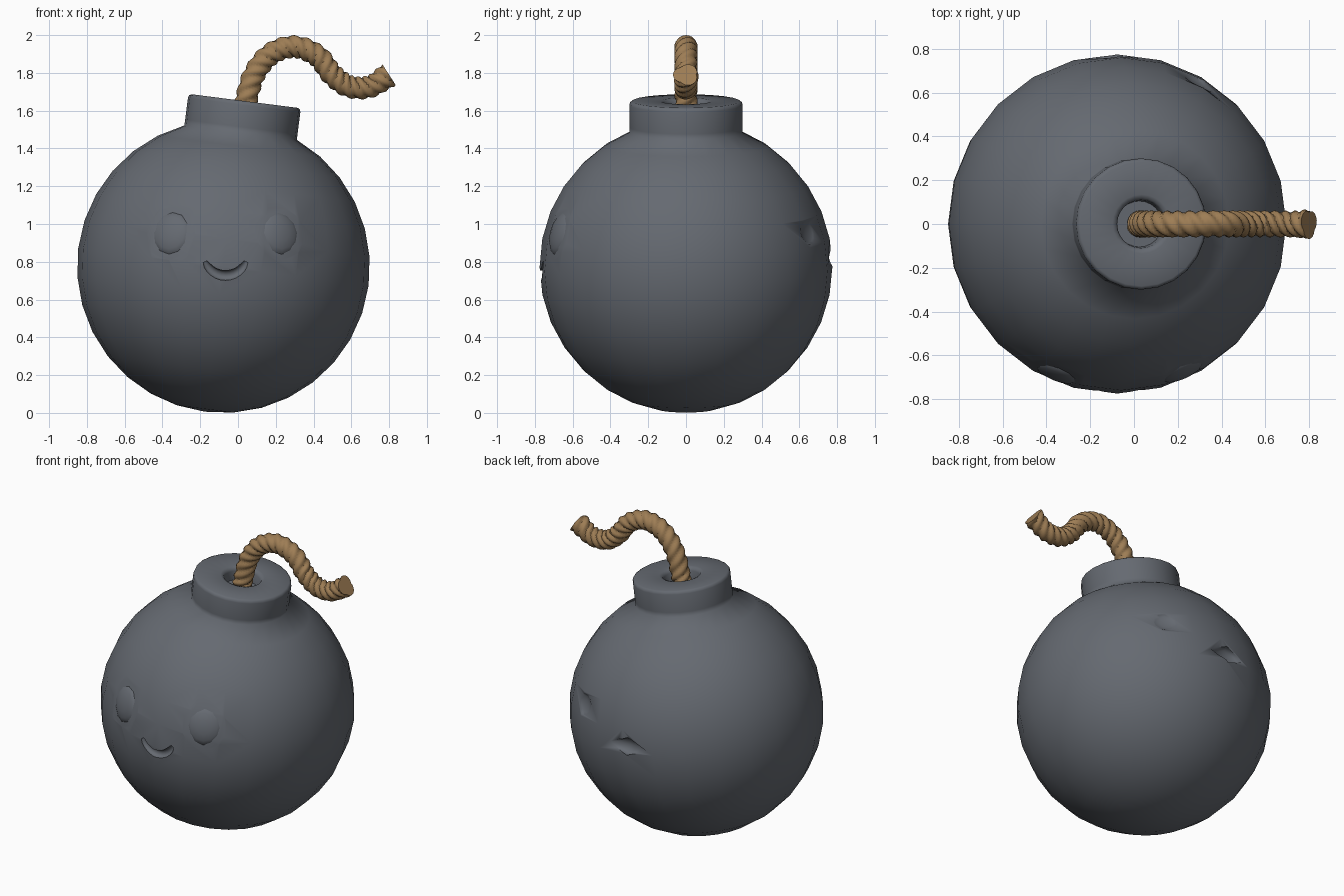
import bpy, bmesh, math
from mathutils import Vector, Matrix

if "Cube" in bpy.data.objects:
    bpy.data.objects.remove(bpy.data.objects["Cube"], do_unlink=True)

CENTER = Vector((-0.077, 0, 0.775))
R = 0.775
TILT = math.radians(7.3)


def material(name, rgb):
    m = bpy.data.materials.new(name)
    m.use_nodes = True
    m.diffuse_color = (*rgb, 1)
    m.node_tree.nodes["Principled BSDF"].inputs["Base Color"].default_value = (*rgb, 1)
    return m


iron = material("iron_grey", (0.13, 0.143, 0.165))
hemp = material("hemp_brown", (0.34, 0.205, 0.09))


def finish(bm, name, mat):
    bmesh.ops.recalc_face_normals(bm, faces=bm.faces)
    mesh = bpy.data.meshes.new(name)
    bm.to_mesh(mesh)
    bm.free()
    mesh.materials.append(mat)
    ob = bpy.data.objects.new(name, mesh)
    bpy.context.collection.objects.link(ob)
    return ob


def select(ob):
    bpy.ops.object.select_all(action='DESELECT')
    ob.select_set(True)
    bpy.context.view_layer.objects.active = ob


def smooth(ob, degrees):
    select(ob)
    bpy.ops.object.shade_smooth_by_angle(angle=math.radians(degrees))


def lathe(name, profile, sides, mat):
    bm = bmesh.new()
    verts = [bm.verts.new((r, 0, z)) for r, z in profile]
    edges = [bm.edges.new(pair) for pair in zip(verts, verts[1:])]
    bmesh.ops.spin(bm, geom=verts + edges, cent=(0, 0, 0), axis=(0, 0, 1),
                   angle=math.tau, steps=sides)
    bmesh.ops.remove_doubles(bm, verts=bm.verts, dist=0.0005)
    return finish(bm, name, mat)


def sweep(name, path, radius, sides, mat):
    """Tube along a path lying close to the xz plane; radius(t, angle)."""
    bm = bmesh.new()
    rings = []
    last = len(path) - 1
    side = Vector((0, 1, 0))
    for i, p in enumerate(path):
        tangent = (path[min(i + 1, last)] - path[max(i - 1, 0)]).normalized()
        up = side.cross(tangent).normalized()
        ring = []
        for k in range(sides):
            a = math.tau * k / sides
            ring.append(bm.verts.new(
                p + radius(i / last, a) * (math.cos(a) * side + math.sin(a) * up)))
        rings.append(ring)
    for a, b in zip(rings, rings[1:]):
        for k in range(sides):
            n = (k + 1) % sides
            bm.faces.new((a[k], a[n], b[n], b[k]))
    bm.faces.new(rings[0])
    bm.faces.new(rings[-1])
    return finish(bm, name, mat)


def ellipsoid(name, position, size, sides, rings, mat):
    """Flattened ball whose local z points away from the body centre."""
    bm = bmesh.new()
    bmesh.ops.create_uvsphere(bm, u_segments=sides, v_segments=rings, radius=1)
    out = (position - CENTER).normalized()
    right = Vector((0, 0, 1)).cross(out).normalized()
    basis = Matrix((right, out.cross(right), out)).transposed()
    bm.transform(Matrix.Translation(position) @ basis.to_4x4() @ Matrix.Diagonal((*size, 1)))
    return finish(bm, name, mat)


def on_body(x, z, depth=0.0):
    """Point above or below the body surface for a front position."""
    dx, dz = x - CENTER.x, z - CENTER.z
    d = Vector((dx, -math.sqrt(R * R - dx * dx - dz * dz), dz)).normalized()
    return CENTER + d * (R - depth)


# Body: ball with neck and fuse hole, leaning slightly to one side
neck_r = 0.3
top = math.pi - math.asin(neck_r / R)
STEPS = 14
profile = [(R * math.sin(top * i / STEPS), -R * math.cos(top * i / STEPS))
           for i in range(STEPS + 1)]
profile += [(neck_r, 0.745), (neck_r, 0.862), (0.296, 0.876), (0.284, 0.883),
            (0.135, 0.883), (0.118, 0.877), (0.11, 0.86), (0.105, 0.8), (0, 0.8)]
body = lathe("body", profile, 24, iron)
body.data.transform(Matrix.Translation(CENTER) @ Matrix.Rotation(TILT, 4, 'Y'))

# Cutters: eye sockets, smile groove, dents at the back
cutters = []
for s in (-1, 1):
    cutters.append(ellipsoid("socket_cutter", on_body(CENTER.x + 0.01 + s * 0.295, 0.955, 0.01),
                             (0.142, 0.15, 0.05), 16, 10, iron))
smile = []
for i in range(13):
    a = math.radians(-68 + 136 * i / 12)
    smile.append(on_body(-0.066 + 0.118 * math.sin(a), 0.845 - 0.118 * math.cos(a), 0.008))
cutters.append(sweep("smile_cutter", smile,
                     lambda t, a: 0.012 + 0.015 * math.sin(math.pi * t) ** 0.5, 10, iron))
cutters.append(ellipsoid("slit_cutter", Vector((-0.1, 0.762, 0.82)),
                         (0.14, 0.06, 0.04), 4, 4, iron))
cutters.append(ellipsoid("dent_cutter", Vector((0.3, 0.655, 0.955)),
                         (0.09, 0.07, 0.025), 12, 8, iron))
for c in cutters:
    c.hide_render = True
    mod = body.modifiers.new("cut", 'BOOLEAN')
    mod.operation = 'DIFFERENCE'
    mod.solver = 'EXACT'
    mod.object = c
    select(body)
    bpy.ops.object.modifier_apply(modifier=mod.name)
    bpy.data.objects.remove(c, do_unlink=True)
smooth(body, 70)

# Eyes: shallow domes sitting in the sockets
for label, s in (("right_eye", -1), ("left_eye", 1)):
    eye = ellipsoid(label, on_body(CENTER.x + 0.01 + s * 0.295, 0.955, 0.035),
                    (0.118, 0.124, 0.045), 12, 8, iron)
    smooth(eye, 60)

# Fuse: twisted three-strand rope along a smooth bend
knots = [Vector((x, 0, z)) for x, z in
         ((0.025, 1.55), (0.04, 1.64), (0.085, 1.79), (0.175, 1.9), (0.3, 1.938),
          (0.42, 1.89), (0.5, 1.79), (0.59, 1.728), (0.7, 1.728), (0.8, 1.79))]
knots = [2 * knots[0] - knots[1]] + knots + [2 * knots[-1] - knots[-2]]
path = []
SUB = 14
for a, b, c, d in zip(knots, knots[1:], knots[2:], knots[3:]):
    for i in range(SUB):
        t = i / SUB
        path.append(0.5 * (2 * b + (c - a) * t + (2 * a - 5 * b + 4 * c - d) * t * t
                           + (3 * b - a - 3 * c + d) * t ** 3))
path.append(knots[-2])


def rope_radius(t, a):
    strand = abs(math.sin(1.5 * (a + math.tau * 7 * t)))
    flare = 0.007 * max(0, (t - 0.93) / 0.07)
    return 0.047 + 0.015 * strand + flare


fuse = sweep("fuse", path, rope_radius, 24, hemp)
smooth(fuse, 45)
